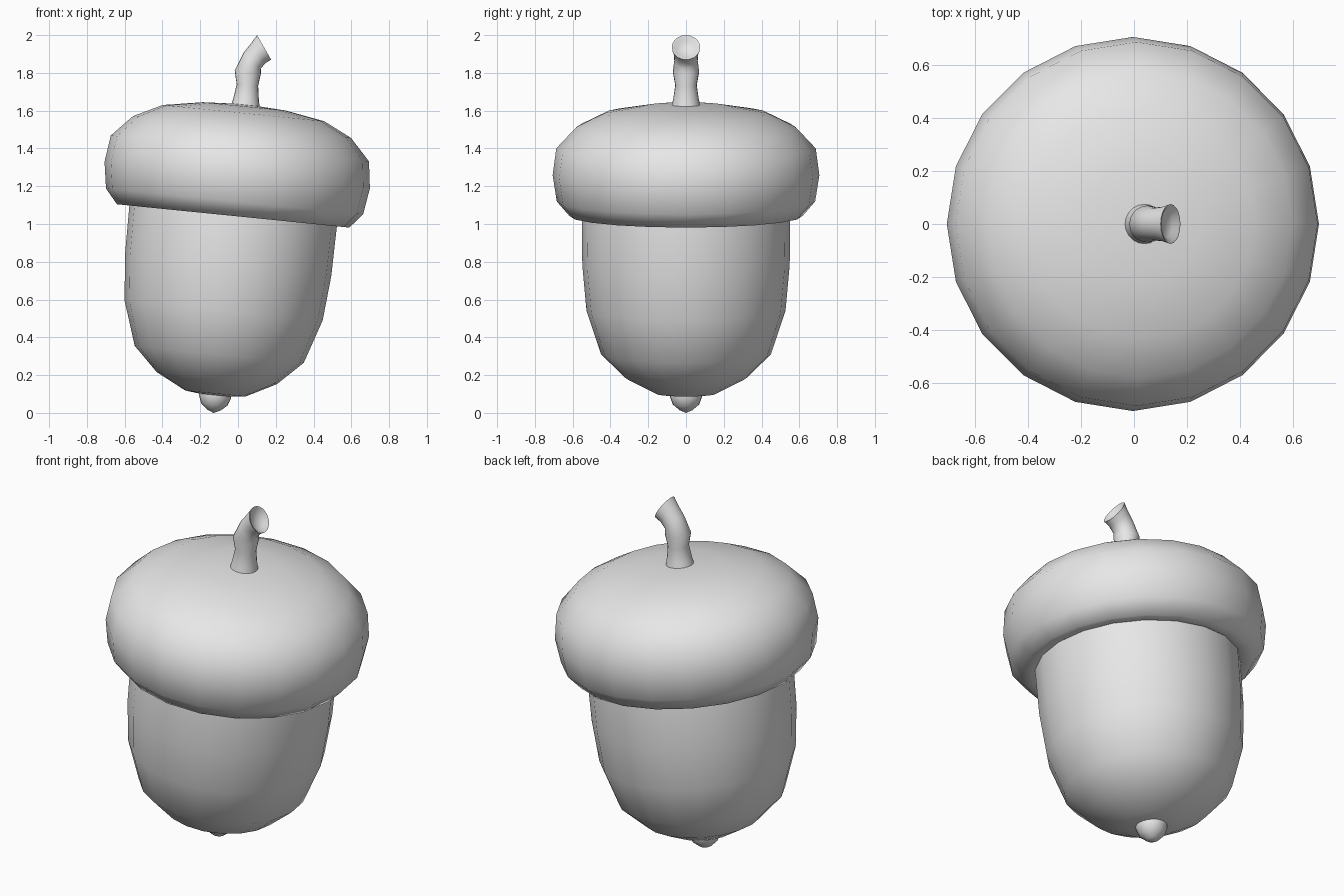
import bpy, bmesh
from math import sin, cos, pi

cube = bpy.data.objects.get("Cube")
if cube:
    bpy.data.objects.remove(cube, do_unlink=True)

grey = bpy.data.materials.new("light_grey")
grey.use_nodes = True
grey.diffuse_color = (0.8, 0.8, 0.8, 1)
grey.node_tree.nodes["Principled BSDF"].inputs["Base Color"].default_value = (0.8, 0.8, 0.8, 1)

SIDES = 20
LEAN = 0.1  # tilt of the whole nut towards +x


def skin(name, rings):
    """Skin round sections given as (centre x, centre z, radius, tilt); radius 0 is a pole."""
    bm = bmesh.new()
    loops = []
    for cx, cz, r, t in rings:
        if r == 0:
            loops.append([bm.verts.new((cx, 0, cz))] * SIDES)
            continue
        angles = [2 * pi * i / SIDES for i in range(SIDES)]
        loops.append([bm.verts.new((cx + r * cos(a) * cos(t), r * sin(a),
                                    cz - r * cos(a) * sin(t))) for a in angles])
    for low, high in zip(loops, loops[1:]):
        for i in range(SIDES):
            j = (i + 1) % SIDES
            corners = list(dict.fromkeys((low[i], low[j], high[j], high[i])))
            bm.faces.new(corners).smooth = True
    bmesh.ops.recalc_face_normals(bm, faces=bm.faces)
    mesh = bpy.data.meshes.new(name)
    bm.to_mesh(mesh)
    bm.free()
    mesh.set_sharp_from_angle(angle=1.1)
    mesh.materials.append(grey)
    obj = bpy.data.objects.new(name, mesh)
    bpy.context.collection.objects.link(obj)
    return obj


def lathe(name, profile):
    """Turn (radius, height) points around the leaning axis."""
    return skin(name, [(-0.13 + h * sin(LEAN), 0.005 + h * cos(LEAN), r, LEAN)
                       for r, h in profile])


# Nut body, its top hidden inside the cap
lathe("nut_body", [(0, 0.08), (0.16, 0.098), (0.32, 0.18), (0.45, 0.307), (0.527, 0.54),
                   (0.549, 0.78), (0.552, 1.04), (0.53, 1.2), (0, 1.22)])

# Pointed nub below the body
lathe("bottom_nub", [(0, -0.005), (0.035, 0.01), (0.07, 0.04), (0.085, 0.08),
                     (0.085, 0.13), (0, 0.15)])

# Rounded cap with a turned-in underside
lathe("cap", [(0, 1.1), (0.5, 1.07), (0.56, 1.043), (0.618, 1.043), (0.684, 1.12),
              (0.706, 1.26), (0.687, 1.402), (0.58, 1.516), (0.43, 1.59),
              (0.22, 1.626), (0, 1.638)])

# Bent stem with a hollowed, slanted end
skin("stem", [(0.037, 1.58, 0, 0.1), (0.037, 1.60, 0.081, 0.1), (0.043, 1.66, 0.068, 0.1),
              (0.05, 1.735, 0.057, 0.08), (0.052, 1.805, 0.07, 0.1),
              (0.075, 1.865, 0.062, 0.75), (0.108, 1.905, 0.065, 0.95),
              (0.138, 1.935, 0.075, 1.05), (0.136, 1.934, 0.066, 1.05),
              (0.122, 1.926, 0.05, 1.05), (0.117, 1.923, 0, 1.05)])
